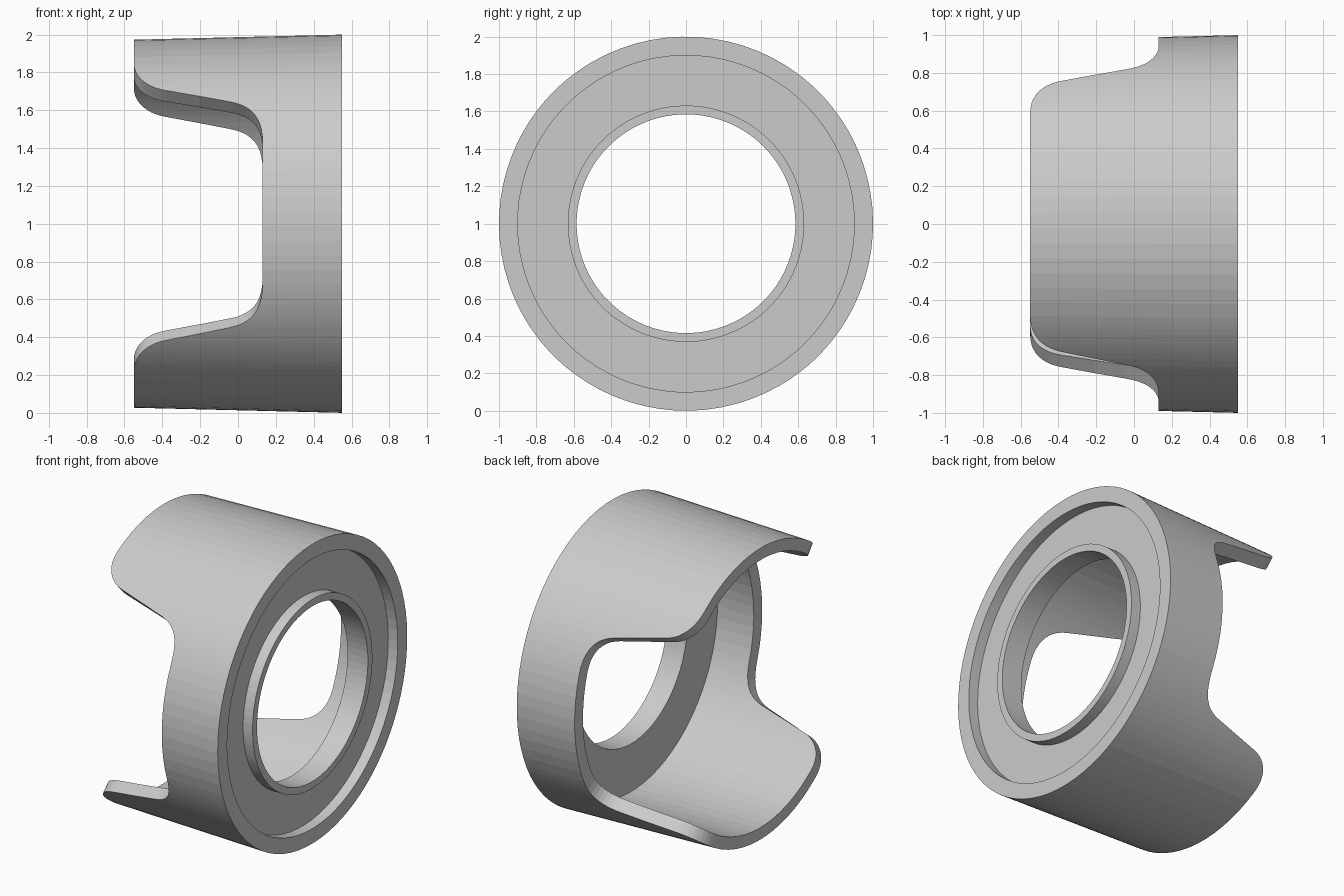
import bpy
import bmesh
from math import radians, sin, cos
from mathutils import Vector
from mathutils.geometry import interpolate_bezier

cube = bpy.data.objects.get("Cube")
if cube:
    bpy.data.objects.remove(cube, do_unlink=True)

TIP, NOTCH, FACE = -0.55, 0.13, 0.55   # x of petal tip, notch floor, mounting face
FLOOR, BACK = 0.48, 0.40               # x of recess floor and back of plate
TWIST = 3.5                            # petals are turned slightly about the axis


def corner(*points):
    """Rounded corner of the petal outline as (x, angle) pairs."""
    a, b, c, d = [Vector((x, angle / 100, 0)) for x, angle in points]
    return [(p.x, p.y * 100) for p in interpolate_bezier(a, b, c, d, 11)]


def spread(x, start, end, count):
    """Evenly spaced columns along a straight rim."""
    return [(x, start + (end - start) * i / count) for i in range(count)]


# Quarter outline: petal tip, outer corner, sloping side, inner corner, notch floor
quarter = spread(TIP, 0, 33.5, 7)
quarter += corner((TIP, 33.5), (TIP, 41), (-0.48, 46), (-0.38, 47.4))
quarter += [(-0.21, 50.05)]
quarter += corner((-0.04, 52.7), (0.07, 54.4), (NOTCH, 59), (NOTCH, 68))
quarter += spread(NOTCH, 68, 90, 5)[1:] + [(NOTCH, 90)]

# Mirror to a half turn, then repeat for the opposite petal
half = quarter + [(x, 180 - a) for x, a in reversed(quarter[1:-1])]
outline = half + [(x, a + 180) for x, a in half]
# the half turn ends one column short of the next petal's centre
outline = outline[:len(half)] + [(TIP, 180)] + outline[len(half) + 1:]


def section(x):
    """Closed (x, radius) section of the hood, starting at rim position x."""
    t = (x - TIP) / (FACE - TIP)
    return [(x, 0.973 + 0.027 * t), (FACE, 1.0), (FACE, 0.9), (FLOOR, 0.9),
            (FLOOR, 0.632), (FACE, 0.632), (FACE, 0.585), (BACK, 0.585),
            (BACK, 0.904), (x, 0.893 + 0.013 * t)]


# Hood: sweep the section around the x axis with the varying rim
bm = bmesh.new()
loops = []
for rim_x, angle in outline:
    a = radians(angle + TWIST)
    loops.append([bm.verts.new((x, r * sin(a), 1 + r * cos(a)))
                  for x, r in section(rim_x)])
for i, loop in enumerate(loops):
    after = loops[(i + 1) % len(loops)]
    for j in range(len(loop)):
        k = (j + 1) % len(loop)
        bm.faces.new((loop[j], loop[k], after[k], after[j]))
bmesh.ops.recalc_face_normals(bm, faces=bm.faces)
mesh = bpy.data.meshes.new("petal_hood")
bm.to_mesh(mesh)
bm.free()

# Plain grey finish
grey = bpy.data.materials.new("plain_grey")
grey.use_nodes = True
colour = (0.6, 0.6, 0.6, 1)
grey.diffuse_color = colour
grey.node_tree.nodes["Principled BSDF"].inputs["Base Color"].default_value = colour
mesh.materials.append(grey)

hood = bpy.data.objects.new("petal_hood", mesh)
bpy.context.collection.objects.link(hood)
